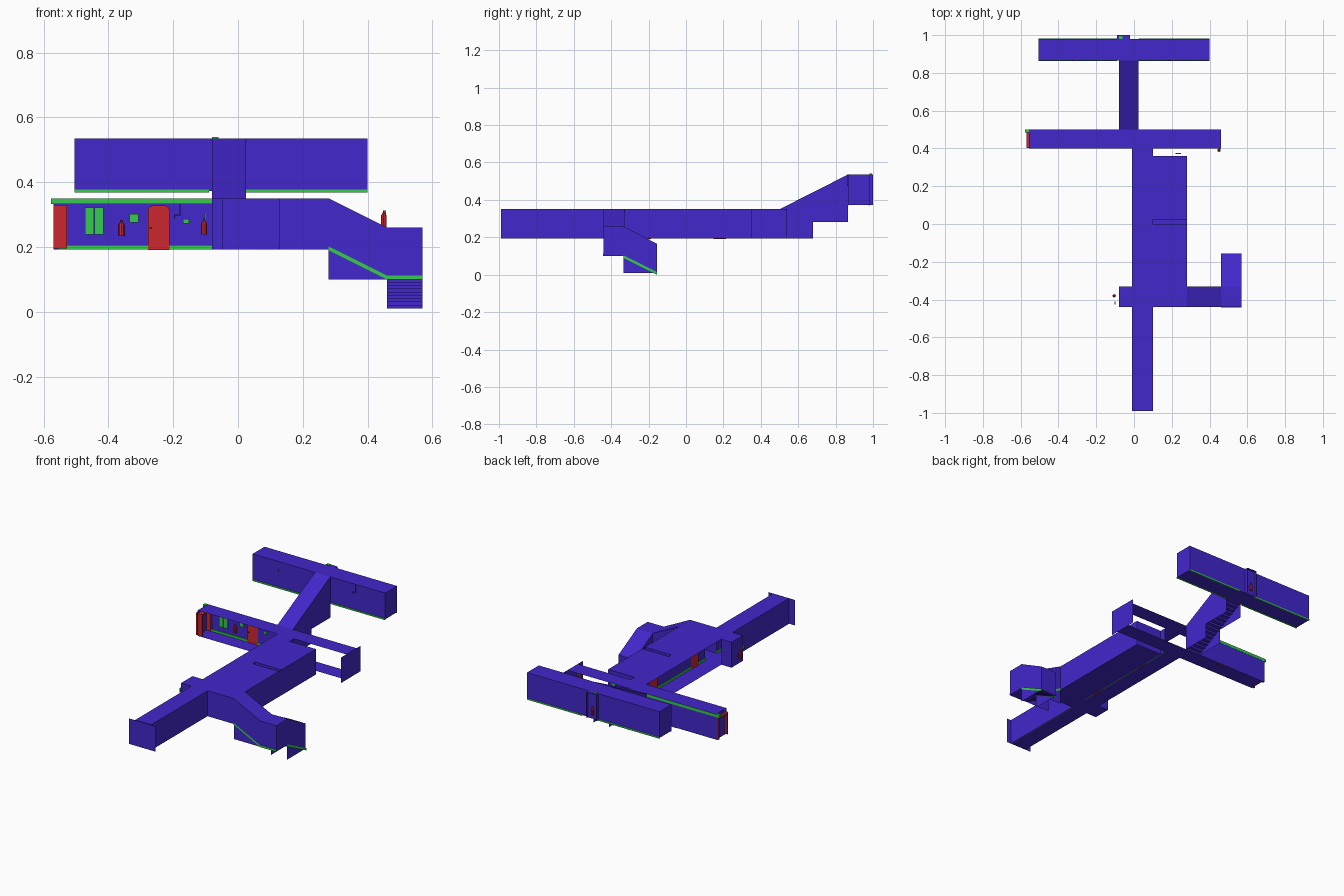
import bpy, bmesh, math
from mathutils import Matrix

if "Cube" in bpy.data.objects:
    bpy.data.objects.remove(bpy.data.objects["Cube"])


def material(name, rgb):
    m = bpy.data.materials.new(name)
    m.diffuse_color = (*rgb, 1)
    m.use_nodes = True
    m.node_tree.nodes["Principled BSDF"].inputs["Base Color"].default_value = m.diffuse_color
    return m


BLUE = material("wall_blue", (0.055, 0.02, 0.6))
RED = material("fitting_red", (0.6, 0.02, 0.03))
GREEN = material("trim_green", (0.035, 0.6, 0.07))


def part(name, faces, mat=BLUE):
    """One object made of flat sheets."""
    bm = bmesh.new()
    for f in faces:
        bm.faces.new([bm.verts.new(p) for p in f])
    bmesh.ops.remove_doubles(bm, verts=bm.verts, dist=1e-5)
    return finish(name, bm, mat)


def finish(name, bm, mat):
    me = bpy.data.meshes.new(name)
    bm.to_mesh(me)
    bm.free()
    me.materials.append(mat)
    ob = bpy.data.objects.new(name, me)
    bpy.context.scene.collection.objects.link(ob)
    return ob


def flat(x0, x1, y0, y1, z):
    return [(x0, y0, z), (x1, y0, z), (x1, y1, z), (x0, y1, z)]


def wall_x(x, y0, y1, z0=0.193, z1=0.35):
    return [(x, y0, z0), (x, y1, z0), (x, y1, z1), (x, y0, z1)]


def wall_y(y, x0, x1, z0=0.193, z1=0.35):
    return [(x0, y, z0), (x1, y, z0), (x1, y, z1), (x0, y, z1)]


def box(name, x0, x1, y0, y1, z0, z1, mat):
    return part(name, [flat(x0, x1, y0, y1, z0), flat(x0, x1, y0, y1, z1),
                       wall_x(x0, y0, y1, z0, z1), wall_x(x1, y0, y1, z0, z1),
                       wall_y(y0, x0, x1, z0, z1), wall_y(y1, x0, x1, z0, z1)], mat)


def stairs(name, axis, a0, a1, c0, c1, z0, z1, n):
    """Treads and risers going from (a0, z0) to (a1, z1)."""
    put = (lambda a, c, z: (a, c, z)) if axis == 'x' else (lambda a, c, z: (c, a, z))
    faces = []
    for i in range(n):
        a, b = a0 + (a1 - a0) * i / n, a0 + (a1 - a0) * (i + 1) / n
        za, zb = z0 + (z1 - z0) * i / n, z0 + (z1 - z0) * (i + 1) / n
        faces.append([put(a, c0, za), put(a, c1, za), put(a, c1, zb), put(a, c0, zb)])
        faces.append([put(a, c0, zb), put(a, c1, zb), put(b, c1, zb), put(b, c0, zb)])
    part(name, faces)


F, C = 0.193, 0.35

# main corridor running front to back, west side open beside the rooms
part("main_corridor", [
    flat(-.01, .10, -.99, .40, F), flat(-.01, .10, -.99, .40, C),
    wall_x(-.01, -.99, -.44), wall_x(.10, -.99, -.44), wall_x(.10, -.33, .40)])
part("main_corridor_end_plate", [wall_y(-.992, -.05, .13)])

# two side rooms with a ceiling beam between them
part("side_rooms", [
    flat(.10, .28, -.33, .36, F), flat(.10, .28, -.33, 0, C), flat(.10, .28, .025, .36, C),
    wall_x(.28, -.33, 0), wall_x(.28, .025, .36), wall_x(.28, 0, .025, F, .28),
    wall_y(.36, .10, .28), wall_y(-.33, .10, .28)])
part("ceiling_beam", [flat(.10, .28, 0, .025, .28),
                      wall_y(0, .10, .28, .28, C), wall_y(.025, .10, .28, .28, C),
                      wall_x(.28, 0, .025, .28, C)])

# short cross passage leading to the lower stairs
part("lower_passage", [f for x0, x1 in ((-.08, -.01), (.10, .28)) for f in (
    flat(x0, x1, -.44, -.33, F), flat(x0, x1, -.44, -.33, C), wall_y(-.44, x0, x1))]
    + [wall_y(-.33, -.08, -.01), wall_x(-.08, -.44, -.33)])

# lower stairwell: one flight east, then one flight north
part("lower_stairwell_first", [
    [(x, -.44, z) for x, z in ((.28, .10), (.57, .10), (.57, .26), (.46, .26), (.28, C))],
    [(x, -.33, z) for x, z in ((.28, .10), (.46, .10), (.46, .26), (.28, C))],
    [(.28, -.44, C), (.46, -.44, .26), (.46, -.33, .26), (.28, -.33, C)],
    flat(.46, .57, -.44, -.33, .26), flat(.46, .57, -.44, -.33, .10)])
part("lower_stairwell_second", [
    [(.57, y, z) for y, z in ((-.44, .10), (-.335, .10), (-.335, .01), (-.155, .01),
                              (-.155, .165), (-.335, .26), (-.44, .26))],
    [(.46, y, z) for y, z in ((-.335, .01), (-.155, .01), (-.155, .165), (-.335, .26))],
    [(.46, -.335, .26), (.57, -.335, .26), (.57, -.155, .165), (.46, -.155, .165)],
    wall_y(-.155, .46, .57, .01, .165)])
stairs("lower_steps_first", 'x', .28, .46, -.44, -.33, F, .10, 9)
stairs("lower_steps_second", 'y', -.335, -.155, .46, .57, .10, .01, 9)

# long cross corridor
part("cross_corridor", [
    flat(-.555, .46, .40, .50, F), flat(-.555, .46, .40, .50, C),
    wall_y(.50, -.57, -.08), wall_x(-.556, .40, .50)])
part("cross_corridor_end_plate", [wall_x(.46, .35, .54)])

# upper stairwell
side = ((.50, F), (.68, F), (.68, .283), (.865, .283), (.865, .535), (.50, C))
part("upper_stairwell", [[(x, y, z) for y, z in side] for x in (-.08, .025)]
     + [[(-.08, .50, C), (.025, .50, C), (.025, .865, .535), (-.08, .865, .535)]])
stairs("upper_steps", 'y', .50, .865, -.08, .025, F, .373, 15)

# top corridor with a small alcove behind
T0, T1 = .373, .535
part("top_corridor", [
    flat(-.505, .40, .865, .98, T0), flat(-.505, .40, .865, .98, T1),
    wall_y(.865, -.505, -.08, T0, T1), wall_y(.865, .025, .40, T0, T1),
    wall_y(.98, -.505, -.09, T0, T1), wall_y(.98, -.02, .40, T0, T1),
    wall_x(-.505, .865, .98, T0, T1), wall_x(.40, .865, .98, T0, T1)])
part("alcove", [flat(-.09, -.02, .98, 1, T1), wall_x(-.09, .98, 1, T0, T1),
                wall_x(-.02, .98, 1, T0, T1), wall_y(.985, -.09, -.02, T0, T1)])
box("alcove_cap", -.08, -.06, .98, .995, T1, .54, GREEN)

# green skirting and cornice strips
def trim(name, x0, x1, y0, y1, z0, z1):
    box(name, x0, x1, y0, y1, z0, z1, GREEN)

trim("cross_cornice", -.578, -.08, .484, .501, .332, C - .001)
trim("cross_skirting", -.555, -.08, .492, .499, F, .206)
for nm, y0, y1 in (("front", .862, .868), ("back", .977, .982)):
    for x0, x1 in ((-.505, -.09), (.025, .40)):
        trim(f"top_skirting_{nm}", x0, x1, y0, y1, .369, .378)
trim("room_skirting", .094, .099, -.33, .40, F, .206)
for x in (-.009, .094):
    trim("main_skirting", x, x + .005, -.985, -.44, F, .206)
for y in (-.443, -.329):
    trim_pts = ((.28, .19), (.46, .10), (.46, .112), (.28, .202))
    part("stair_stringer", [[(x, y + d, z) for x, z in trim_pts] for d in (0, .004)], GREEN)
trim("landing_skirting", .46, .57, -.443, -.439, .10, .112)
for x in (.461, .571):
    pts = ((-.335, .09), (-.155, 0), (-.155, .014), (-.335, .105))
    part("lower_stringer", [[(x + d, y, z) for y, z in pts] for d in (0, .004)], GREEN)

# red door frame at the west end
for nm, y in (("south", .402), ("north", .488)):
    box("west_jamb_" + nm, -.57, -.528, y, y + .01, .195, .33, RED)
box("west_lintel", -.57, -.528, .402, .498, .32, .33, RED)


# round-topped red doors
def door(name, mapping, w=.066, z0=.19, z1=.328, r=.015, t=.006):
    prof = [(-w / 2, z0), (w / 2, z0)]
    for s, a0 in ((1, 0), (-1, 90)):
        prof += [(s * (w / 2 - r) + r * math.cos(math.radians(a0 + k * 30)),
                  z1 - r + r * math.sin(math.radians(a0 + k * 30))) for k in range(4)]
    part(name, [[mapping(u, z, d) for u, z in prof] for d in (0, t)], RED)

door("cross_door", lambda u, z, d: (-.245 + u, .497 - d, z))
door("room_door", lambda u, z, d: (.098 - d, -.22 + u, z))
door("room_door", lambda u, z, d: (.098 - d, .18 + u, z))
box("door_handle", -.274, -.266, .482, .49, .255, .261, RED)

# green windows and wall panels
for x in (-.472, -.443):
    box("window_leaf", x, x + .027, .49, .498, .238, .322, GREEN)
box("wall_panel", -.335, -.307, .493, .498, .275, .302, GREEN)
box("small_panel", -.17, -.152, .493, .498, .272, .287, GREEN)
box("east_panel", .22, .25, .37, .376, .24, .28, GREEN)


# fire extinguisher: eight-sided body, shoulder and nozzle
def extinguisher(x, y, z, r=.009):
    bm = bmesh.new()
    for r1, r2, h, zc in ((r, r, .034, .017), (r, r * .35, .01, .039), (r * .3, r * .3, .006, .047)):
        bmesh.ops.create_cone(bm, cap_ends=True, segments=8, radius1=r1, radius2=r2, depth=h,
                              matrix=Matrix.Translation((x, y, z + zc)))
    finish("extinguisher", bm, RED)

for p in ((-.36, .487, .234), (-.105, -.38, .238), (.45, .39, .262), (-.055, .992, .40)):
    extinguisher(*p)
box("extinguisher_sign", -.103, -.099, -.425, -.41, .28, .306, GREEN)
box("extinguisher_sign", .453, .457, .39, .41, .285, .312, GREEN)

# thin bent pipes on the walls
for x, y, z in ((-.315, .862, .485), (.195, .862, .485), (-.18, .495, .30)):
    top = T1 if z > .4 else .332
    box("pipe_drop", x, x + .004, y, y + .003, z, top, BLUE)
    box("pipe_elbow", x - .018, x + .004, y, y + .003, z - .003, z, BLUE)
    box("pipe_tail", x - .018, x - .015, y, y + .003, z - .012, z, BLUE)
